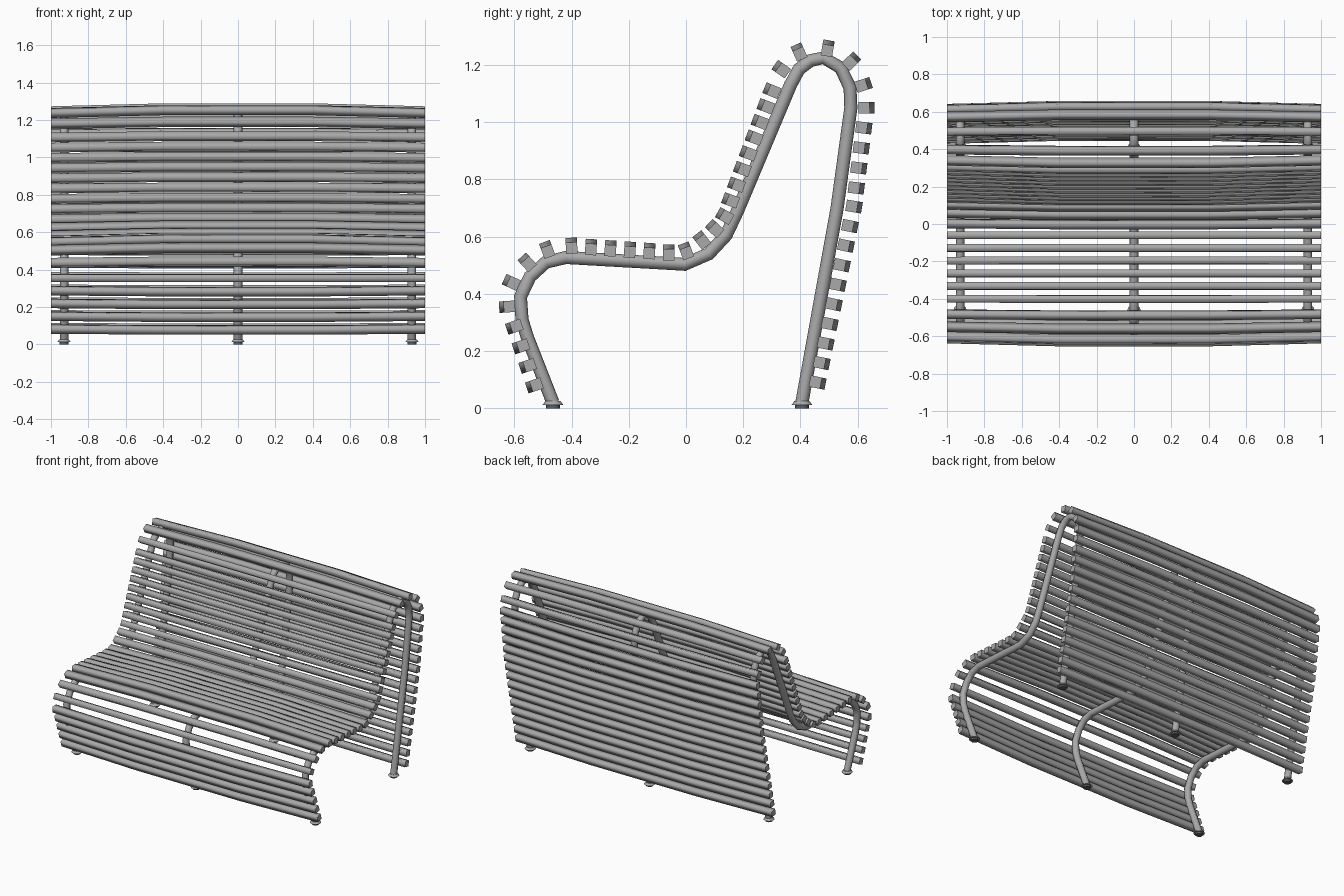
import bpy, bmesh
from mathutils import Vector

cube = bpy.data.objects.get("Cube")
if cube:
    bpy.data.objects.remove(cube, do_unlink=True)


def material(name, value):
    m = bpy.data.materials.new(name)
    m.use_nodes = True
    colour = (value, value, value, 1)
    m.diffuse_color = colour
    m.node_tree.nodes["Principled BSDF"].inputs["Base Color"].default_value = colour
    return m


METAL = material("grey metal", 0.4)
RUBBER = material("dark foot pad", 0.12)


def finish(name, bm, mat, angle=0.9):
    bmesh.ops.recalc_face_normals(bm, faces=bm.faces)
    mesh = bpy.data.meshes.new(name)
    bm.to_mesh(mesh)
    bm.free()
    mesh.materials.append(mat)
    obj = bpy.data.objects.new(name, mesh)
    bpy.context.collection.objects.link(obj)
    bpy.ops.object.select_all(action='DESELECT')
    obj.select_set(True)
    bpy.context.view_layer.objects.active = obj
    bpy.ops.object.shade_smooth_by_angle(angle=angle)
    return obj


def loft(bm, rings):
    """Skin a list of equal-sized closed rings and cap both ends."""
    rows = [[bm.verts.new(p) for p in ring] for ring in rings]
    n = len(rows[0])
    for a, b in zip(rows, rows[1:]):
        for i in range(n):
            j = (i + 1) % n
            bm.faces.new((a[i], a[j], b[j], b[i]))
    bm.faces.new(rows[0])
    bm.faces.new(rows[-1])


# Bent tube frames, profile in (y, z)
FRAME = [(-.465, .02), (-.555, .25), (-.573, .31), (-.578, .39), (-.545, .46),
         (-.49, .51), (-.42, .527), (-.005, .503), (.08, .54), (.14, .605),
         (.18, .69), (.365, 1.13), (.395, 1.185), (.435, 1.215), (.48, 1.225),
         (.54, 1.19), (.573, 1.12), (.576, 1.05), (.528, .7), (.405, .02)]


def frame_tube(name, x):
    curve = bpy.data.curves.new(name, 'CURVE')
    curve.dimensions = '3D'
    curve.bevel_depth = 0.023
    curve.bevel_resolution = 2
    curve.use_fill_caps = True
    spline = curve.splines.new('POLY')
    spline.points.add(len(FRAME) - 1)
    for point, (y, z) in zip(spline.points, FRAME):
        point.co = (x, y, z, 1)
    curve.materials.append(METAL)
    obj = bpy.data.objects.new(name, curve)
    bpy.context.collection.objects.link(obj)


def disc(name, x, y, z, radius, top, height, mat):
    bm = bmesh.new()
    bmesh.ops.create_cone(bm, cap_ends=True, segments=12, radius1=radius,
                          radius2=top, depth=height)
    bmesh.ops.translate(bm, vec=(x, y, z + height / 2), verts=bm.verts)
    finish(name, bm, mat, 0.6)


for side, x in (("right", -.93), ("middle", 0), ("left", .93)):
    frame_tube(side + "_frame", x)
    for end, (y, z) in (("front", FRAME[0]), ("back", FRAME[-1])):
        disc(f"{side}_{end}_foot", x, y, .012, .036, .026, .014, METAL)
        disc(f"{side}_{end}_foot_pad", x, y, 0, .024, .024, .012, RUBBER)


# Slat rows: straight runs with a count, joined by single slats on the bends
def run(start, end, count):
    a, b = Vector(start), Vector(end)
    return [a.lerp(b, i / (count - 1)) for i in range(count)]


def singles(*points):
    return [Vector(p) for p in points]


slats = (run((-.53, .08), (-.6, .285), 4)
         + singles((-.625, .355), (-.61, .44), (-.555, .51), (-.485, .555))
         + run((-.4, .568), (-.06, .545), 6)
         + singles((0, .55), (.055, .588), (.1, .628))
         + run((.135, .672), (.3, 1.11), 9)
         + singles((.333, 1.185), (.395, 1.245), (.495, 1.258), (.578, 1.213), (.62, 1.13))
         + run((.63, 1.05), (.595, .77), 5)
         + run((.587, .705), (.46, .09), 10))

HALF = 0.02
BOW = 0.008
for i, centre in enumerate(slats):
    along = (slats[min(i + 1, len(slats) - 1)] - slats[max(i - 1, 0)]).normalized()
    out = Vector((-along.y, along.x))
    rings = []
    for x, shift in ((-1, -BOW), (-.4, BOW), (.4, BOW), (1, -BOW)):
        mid = centre + out * shift
        corners = [mid + along * (HALF * s) + out * (HALF * t)
                   for s, t in ((-1, -1), (1, -1), (1, 1), (-1, 1))]
        rings.append([(x, c.x, c.y) for c in corners])
    bm = bmesh.new()
    loft(bm, rings)
    # Square bars with softly shaded long edges and crisp ends
    obj = finish(f"slat_{i + 1}", bm, METAL, 3.1)
    for edge in obj.data.edges:
        a, b = (obj.data.vertices[v].co.x for v in edge.vertices)
        edge.use_edge_sharp = a == b and abs(a) == 1
